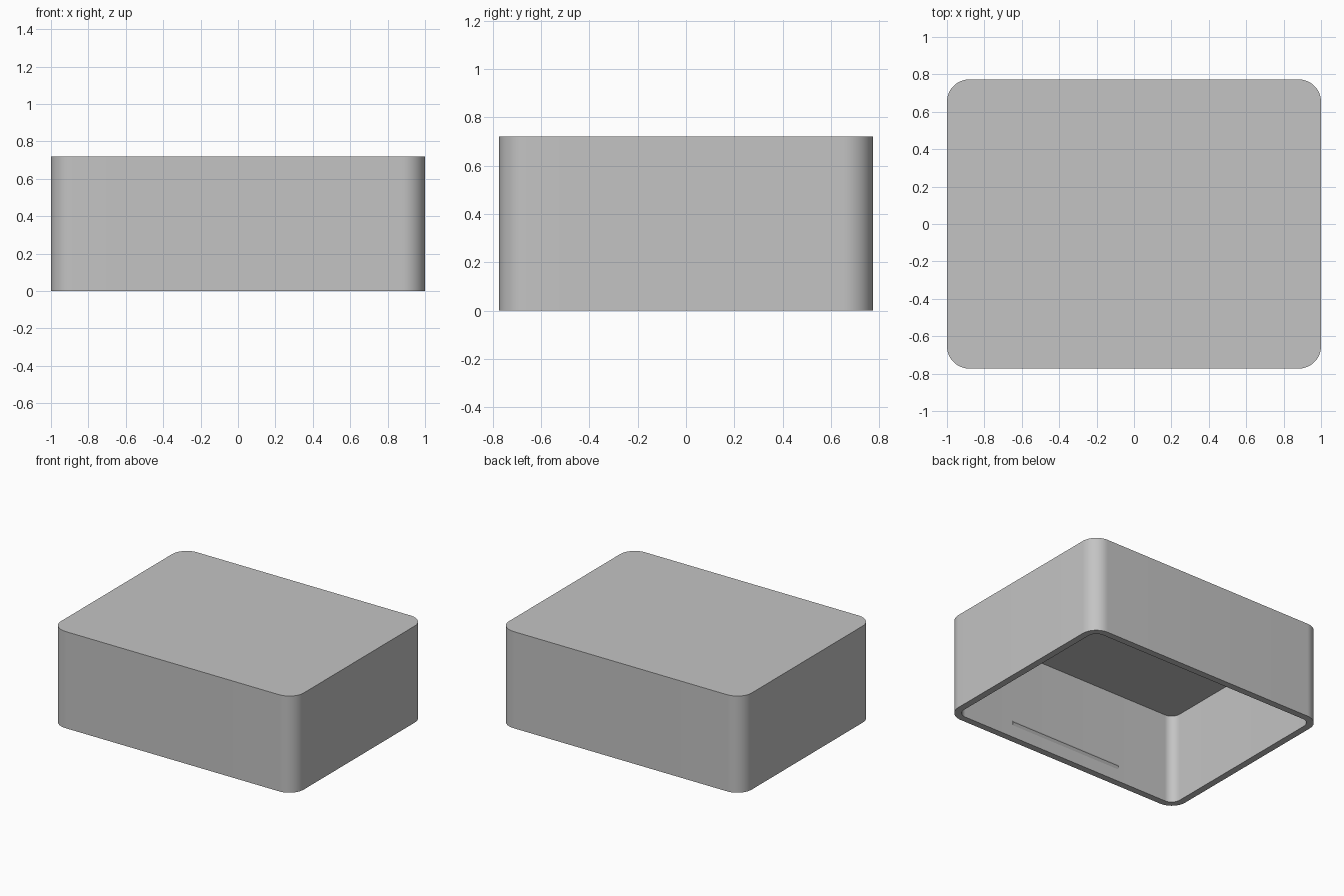
import bpy, bmesh, math

cube = bpy.data.objects.get("Cube")
if cube:
    bpy.data.objects.remove(cube, do_unlink=True)

HALF_X, HALF_Y, HEIGHT = 1.0, 0.773, 0.72
RADIUS, WALL, STEPS = 0.12, 0.05, 16

grey = bpy.data.materials.new("plain grey")
grey.use_nodes = True
colour = (0.55, 0.55, 0.55, 1)
grey.diffuse_color = colour
grey.node_tree.nodes["Principled BSDF"].inputs["Base Color"].default_value = colour


def finish(bm, name):
    """Turn a bmesh into a smooth-shaded object with sharp edges kept."""
    bmesh.ops.recalc_face_normals(bm, faces=bm.faces)
    mesh = bpy.data.meshes.new(name)
    bm.to_mesh(mesh)
    bm.free()
    mesh.materials.append(grey)
    obj = bpy.data.objects.new(name, mesh)
    bpy.context.collection.objects.link(obj)
    bpy.ops.object.select_all(action='DESELECT')
    obj.select_set(True)
    bpy.context.view_layer.objects.active = obj
    bpy.ops.object.shade_smooth_by_angle(angle=math.radians(30))
    return obj


def rounded_loop(bm, inset, z):
    """Ring of vertices along a rounded rectangle."""
    r = RADIUS - inset
    ring = []
    for corner, (sx, sy) in enumerate([(1, 1), (-1, 1), (-1, -1), (1, -1)]):
        for i in range(STEPS + 1):
            a = math.pi / 2 * (corner + i / STEPS)
            ring.append(bm.verts.new((sx * (HALF_X - RADIUS) + r * math.cos(a),
                                      sy * (HALF_Y - RADIUS) + r * math.sin(a), z)))
    return ring


def bridge(bm, a, b):
    for i in range(len(a)):
        j = (i + 1) % len(a)
        bm.faces.new((a[i], a[j], b[j], b[i]))


# Hollow box, open at the bottom
bm = bmesh.new()
rings = [rounded_loop(bm, 0, HEIGHT), rounded_loop(bm, 0, 0),
         rounded_loop(bm, WALL, 0), rounded_loop(bm, WALL, HEIGHT - WALL)]
for upper, lower in zip(rings, rings[1:]):
    bridge(bm, upper, lower)
bm.faces.new(rings[0])
bm.faces.new(rings[-1])
finish(bm, "hollow_box")

# Small catch ridge on the inside of the front wall
bm = bmesh.new()
wall_y, ridge_z = WALL - HALF_Y, 0.11
profile = [(-0.005, -0.018), (0, -0.018), (0.012, 0), (0, 0.018), (-0.005, 0.018)]
ends = [[bm.verts.new((x, wall_y + d, ridge_z + h)) for d, h in profile]
        for x in (-0.465, 0.465)]
bridge(bm, *ends)
for end in ends:
    bm.faces.new(end)
finish(bm, "catch_ridge")
